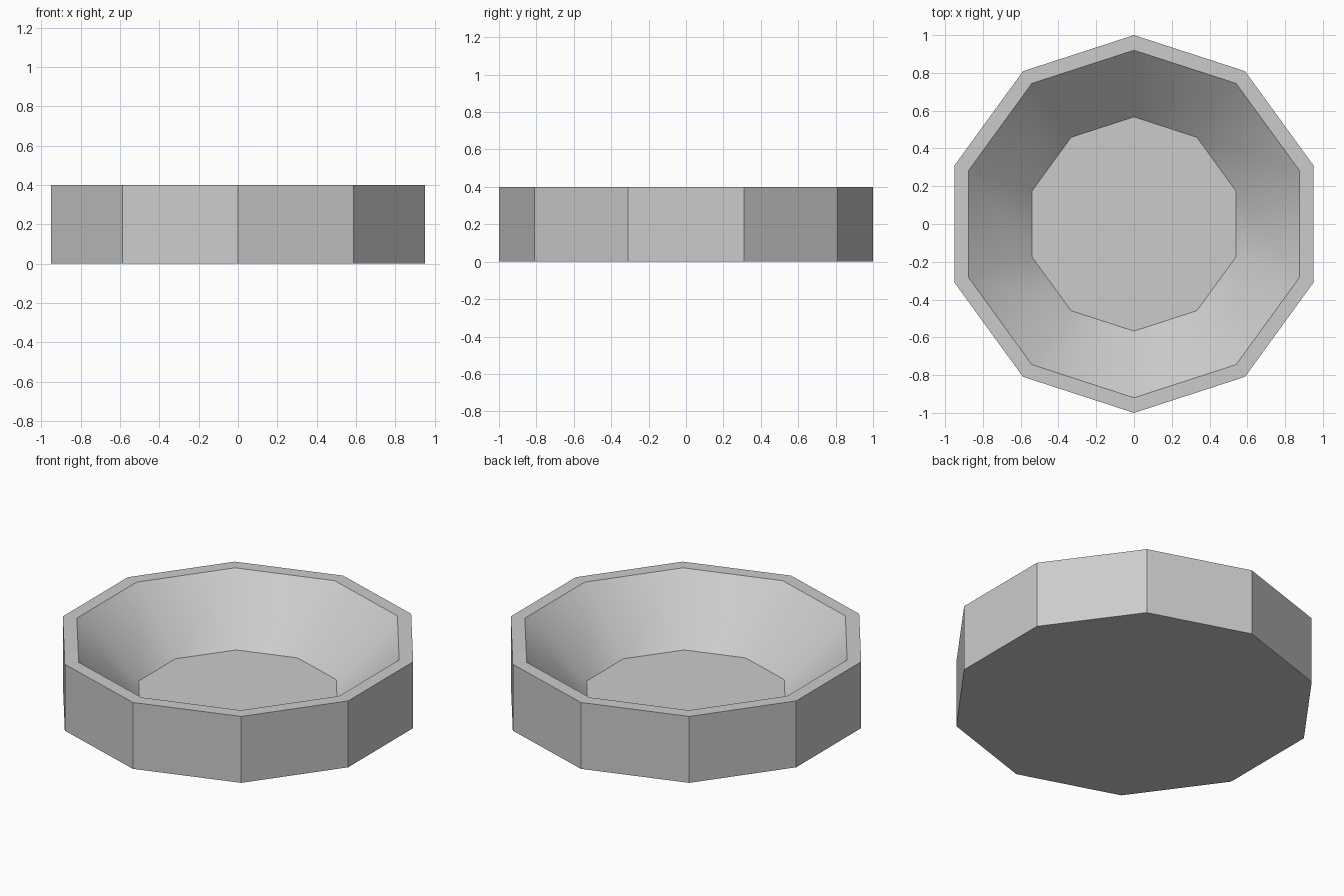
import bpy
import bmesh
import math

SIDES = 10

cube = bpy.data.objects.get("Cube")
if cube:
    bpy.data.objects.remove(cube, do_unlink=True)

# Plain grey material
grey = bpy.data.materials.new("grey")
grey.use_nodes = True
colour = (0.6, 0.6, 0.6, 1)
grey.diffuse_color = colour
grey.node_tree.nodes["Principled BSDF"].inputs["Base Color"].default_value = colour


def add_ring(bm, radius, z):
    """Ring of vertices with one corner facing the back."""
    ring = []
    for i in range(SIDES):
        a = math.pi / 2 + i * math.tau / SIDES
        ring.append(bm.verts.new((radius * math.cos(a), radius * math.sin(a), z)))
    return ring


# Bowl: base, outer wall, rim, sloping inner wall and floor
profile = [(1.0, 0.0), (1.0, 0.4), (0.92, 0.4), (0.567, 0.07)]
bm = bmesh.new()
rings = [add_ring(bm, r, z) for r, z in profile]
for low, high in zip(rings, rings[1:]):
    for i in range(SIDES):
        j = (i + 1) % SIDES
        bm.faces.new((low[i], low[j], high[j], high[i]))
bm.faces.new(reversed(rings[0]))
bm.faces.new(rings[-1])
bmesh.ops.recalc_face_normals(bm, faces=bm.faces)

mesh = bpy.data.meshes.new("bowl")
bm.to_mesh(mesh)
bm.free()
mesh.materials.append(grey)
bowl = bpy.data.objects.new("bowl", mesh)
bpy.context.collection.objects.link(bowl)

# Soft inner slope, crisp outer corners
bpy.ops.object.select_all(action="DESELECT")
bowl.select_set(True)
bpy.context.view_layer.objects.active = bowl
bpy.ops.object.shade_smooth_by_angle(angle=math.radians(30))
